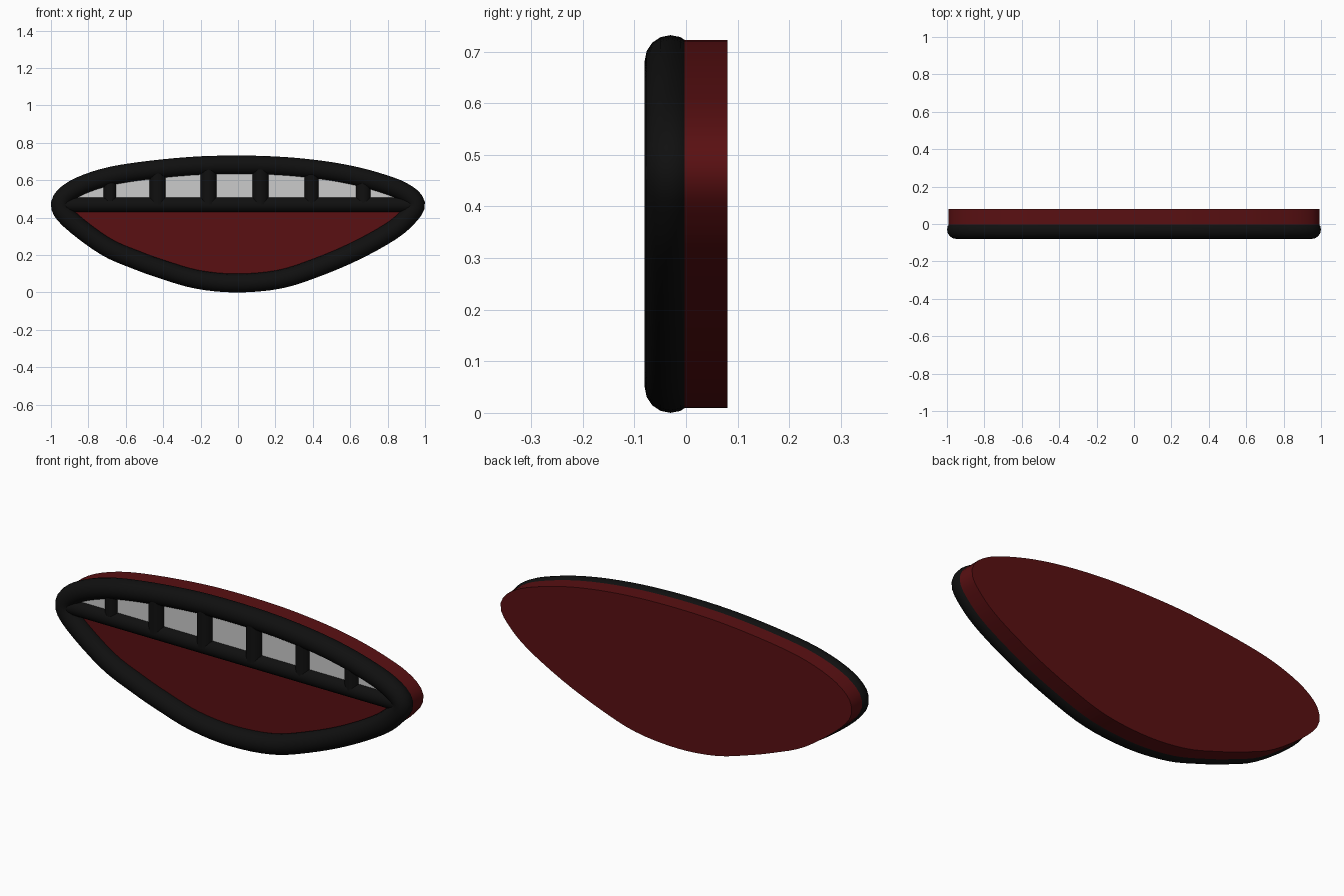
import bpy, bmesh
from mathutils import Vector

if "Cube" in bpy.data.objects:
    bpy.data.objects.remove(bpy.data.objects["Cube"])

YC = -0.03   # depth of the tube axes
R = 0.05     # outline tube radius


def material(name, rgb):
    m = bpy.data.materials.new(name)
    m.diffuse_color = (*rgb, 1)
    m.use_nodes = True
    m.node_tree.nodes["Principled BSDF"].inputs["Base Color"].default_value = m.diffuse_color
    return m


BLACK = material("black", (0.005, 0.005, 0.005))
RED = material("dark_red", (0.1, 0.005, 0.006))

# Centre line of the lip (x, z), clockwise from the top
LIP = [(-.02, .682), (.2, .677), (.4, .66), (.58, .632), (.74, .592), (.88, .54),
       (.95, .475), (.905, .4), (.81, .322), (.625, .22), (.42, .133), (.22, .07),
       (-.01, .05), (-.22, .07), (-.4, .122), (-.54, .172), (-.71, .247), (-.9, .39),
       (-.95, .475), (-.88, .55), (-.72, .612), (-.52, .648), (-.25, .675)]


def smooth_loop(pts, steps=4):
    """Catmull-Rom samples of a closed loop."""
    p, out = [Vector(q) for q in pts], []
    n = len(p)
    for i in range(n):
        a, b, c, d = p[i - 1], p[i], p[(i + 1) % n], p[(i + 2) % n]
        for s in range(steps):
            t = s / steps
            out.append(0.5 * (2 * b + (c - a) * t + (2 * a - 5 * b + 4 * c - d) * t * t
                              + (3 * b - a - 3 * c + d) * t ** 3))
    return out


def finish(ob, mat):
    if mat:
        ob.data.materials.append(mat)
    bpy.ops.object.select_all(action='DESELECT')
    ob.select_set(True)
    bpy.context.view_layer.objects.active = ob


def tube(name, pts, radius, closed=False):
    cu = bpy.data.curves.new(name, 'CURVE')
    cu.dimensions = '3D'
    cu.bevel_depth = radius
    cu.bevel_resolution = 6
    cu.use_fill_caps = not closed
    sp = cu.splines.new('POLY')
    sp.points.add(len(pts) - 1)
    for q, (x, z) in zip(sp.points, pts):
        q.co = (x, YC, z, 1)
    sp.use_cyclic_u = closed
    ob = bpy.data.objects.new(name, cu)
    bpy.context.collection.objects.link(ob)
    finish(ob, BLACK)
    bpy.ops.object.convert(target='MESH')
    bpy.ops.object.shade_smooth_by_angle(angle=0.7)


def slab(name, pts, y0, y1, mat, bevel=0):
    bm = bmesh.new()
    face = bm.faces.new([bm.verts.new((x, y0, z)) for x, z in pts])
    ext = bmesh.ops.extrude_face_region(bm, geom=[face], use_keep_orig=True)
    moved = [v for v in ext["geom"] if isinstance(v, bmesh.types.BMVert)]
    bmesh.ops.translate(bm, verts=moved, vec=(0, y1 - y0, 0))
    bmesh.ops.recalc_face_normals(bm, faces=bm.faces)
    me = bpy.data.meshes.new(name)
    bm.to_mesh(me)
    bm.free()
    ob = bpy.data.objects.new(name, me)
    bpy.context.collection.objects.link(ob)
    finish(ob, mat)
    if bevel:
        mod = ob.modifiers.new("bevel", 'BEVEL')
        mod.width = bevel
        mod.segments = 3
    bpy.ops.object.shade_smooth_by_angle(angle=0.6)


loop = smooth_loop(LIP)
N = len(loop)


def lip_top(x):
    """Height of the upper lip's centre line at x."""
    for i in range(N):
        a, b = loop[i], loop[(i + 1) % N]
        if a.x <= x <= b.x and a.y > 0.47:
            return a.y + (b.y - a.y) * (x - a.x) / (b.x - a.x)
    return 0.48


# Lip outline
tube("lip", loop, R, closed=True)

# Backing plate, slightly inside the lip's outer edge
outer = []
for i in range(N):
    t = (loop[(i + 1) % N] - loop[i - 1]).normalized()
    outer.append(loop[i] + Vector((-t.y, t.x)) * 0.041)
slab("mouth_back", outer, -0.02, 0.08, RED)

# Bar below the teeth
tube("teeth_bar", [(-.93, .47), (.93, .47)], 0.041)

# Gaps between the teeth
GAPS = [(-.685, .036), (-.43, .044), (-.158, .044), (.12, .045), (.393, .04), (.67, .04)]
for i, (x, r) in enumerate(GAPS):
    tube(f"tooth_gap_{i + 1}", [(x, .47), (x, lip_top(x))], r)

# Teeth
ends = [-.93] + [x for x, r in GAPS] + [.93]
for i in range(len(ends) - 1):
    a = ends[i] + (0.015 if i else 0)
    b = ends[i + 1] - (0.015 if i < len(ends) - 2 else 0)
    xs = [a + (b - a) * k / 4 for k in range(5)]
    pts = [(a, .47), (b, .47)] + [(x, max(lip_top(x), .485)) for x in reversed(xs)]
    slab(f"tooth_{i + 1}", pts, -0.04, 0.0, None, 0.006)
